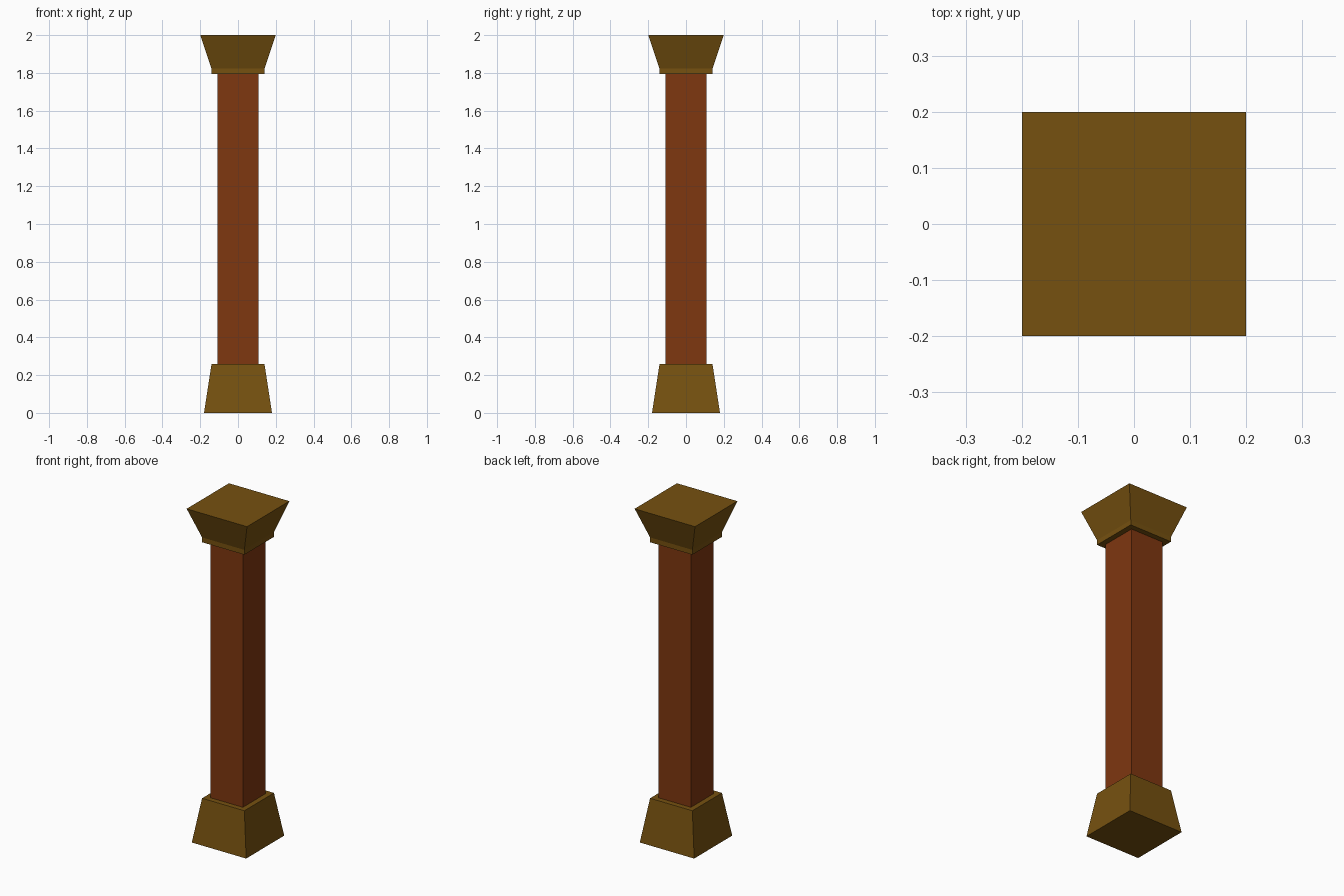
import bpy

if "Cube" in bpy.data.objects:
    bpy.data.objects.remove(bpy.data.objects["Cube"])


def material(name, color):
    mat = bpy.data.materials.new(name)
    mat.diffuse_color = (*color, 1.0)
    mat.use_nodes = True
    mat.node_tree.nodes["Principled BSDF"].inputs["Base Color"].default_value = mat.diffuse_color
    return mat


def square_stack(name, rings, mat):
    """Closed square solid through (half_width, z) rings, bottom to top."""
    verts = [(sx * h, sy * h, z) for h, z in rings
             for sx, sy in ((-1, -1), (1, -1), (1, 1), (-1, 1))]
    faces = [(3, 2, 1, 0)]
    for r in range(len(rings) - 1):
        for i in range(4):
            a, b = 4 * r + i, 4 * r + (i + 1) % 4
            faces.append((a, b, b + 4, a + 4))
    n = len(verts)
    faces.append((n - 4, n - 3, n - 2, n - 1))
    mesh = bpy.data.meshes.new(name)
    mesh.from_pydata(verts, [], faces)
    mesh.materials.append(mat)
    obj = bpy.data.objects.new(name, mesh)
    bpy.context.collection.objects.link(obj)
    return obj


ochre = material("ochre", (0.18, 0.082, 0.005))
red_brown = material("red_brown", (0.21, 0.038, 0.005))

# Tapered foot
square_stack("base", [(0.18, 0.0), (0.14, 0.26)], ochre)

# Straight square shaft
square_stack("shaft", [(0.108, 0.26), (0.108, 1.793)], red_brown)

# Flared head with a short straight collar
square_stack("capital", [(0.14, 1.793), (0.14, 1.822), (0.2, 2.0)], ochre)
